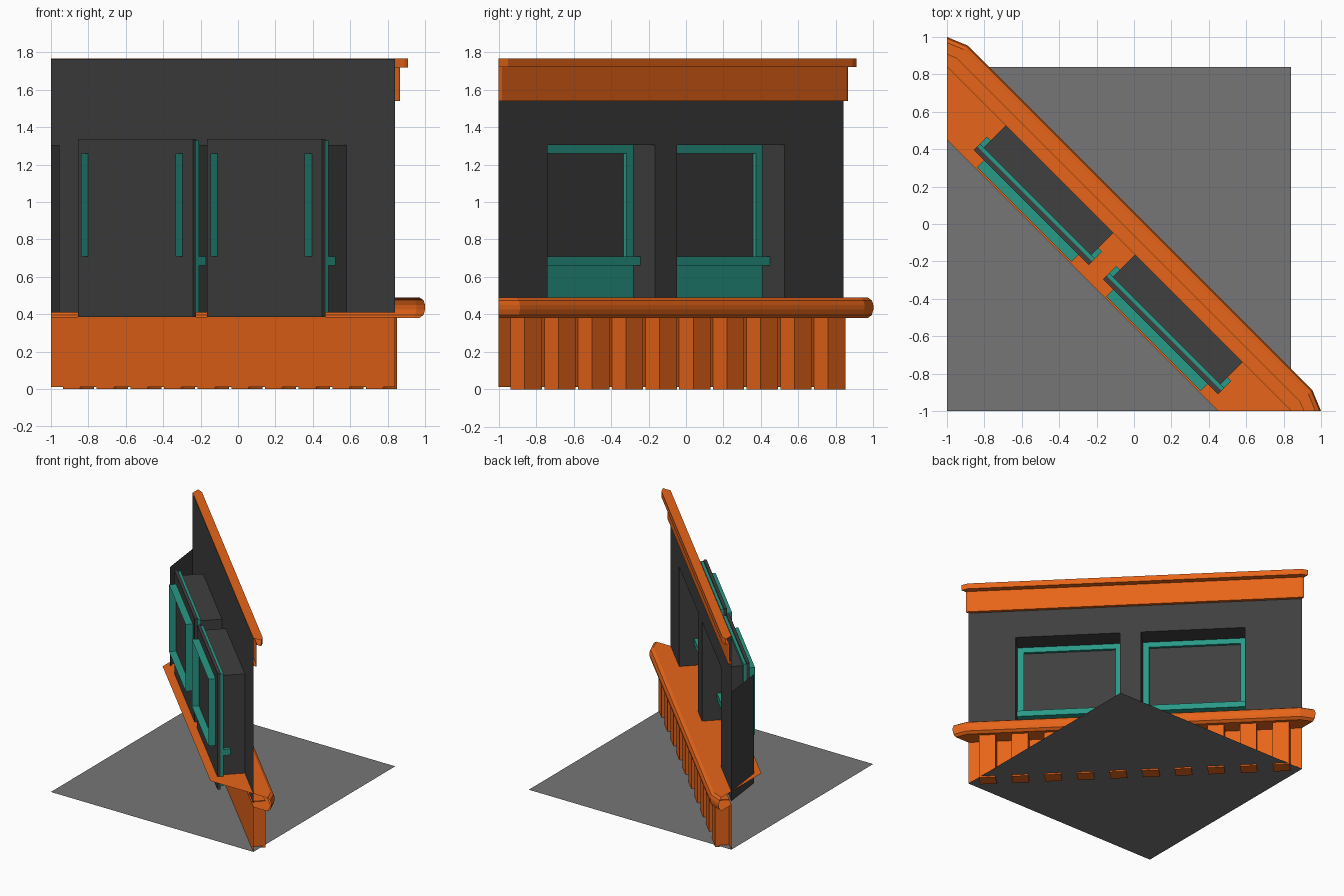
import bpy, bmesh, math
from mathutils import Vector

if "Cube" in bpy.data.objects:
    bpy.data.objects.remove(bpy.data.objects["Cube"])

R = math.sqrt(0.5)
HALF = 1.84 * R                      # half length of the diagonal wall


def P(u, n, z):
    """u runs along the wall, n points out of it, z is up."""
    return Vector((-0.08 + (u + n) * R, -0.08 + (n - u) * R, z))


def material(name, rgb):
    m = bpy.data.materials.new(name)
    m.diffuse_color = (*rgb, 1)
    m.use_nodes = True
    m.node_tree.nodes["Principled BSDF"].inputs["Base Color"].default_value = m.diffuse_color
    return m


ORANGE = material("orange_wood", (0.8, 0.13, 0.01))
TEAL = material("teal_paint", (0.022, 0.32, 0.24))
DARK = material("dark_plaster", (0.05, 0.05, 0.05))
FLOOR = material("floor_grey", (0.18, 0.18, 0.18))


def make(name, faces, mat, recalc=False):
    """Object from a list of faces, each a list of points."""
    bm = bmesh.new()
    for f in faces:
        bm.faces.new([bm.verts.new(p) for p in f])
    bmesh.ops.remove_doubles(bm, verts=bm.verts, dist=1e-4)
    bmesh.ops.dissolve_degenerate(bm, edges=bm.edges, dist=1e-4)
    if recalc:
        bmesh.ops.recalc_face_normals(bm, faces=bm.faces)
    me = bpy.data.meshes.new(name)
    bm.to_mesh(me)
    bm.free()
    ob = bpy.data.objects.new(name, me)
    me.materials.append(mat)
    bpy.context.collection.objects.link(ob)
    return ob


def panel(u0, u1, z0, z1, n=0.0):
    """Quad parallel to the wall, facing outward."""
    return [P(u0, n, z0), P(u0, n, z1), P(u1, n, z1), P(u1, n, z0)]


def tube(u0, u1, z0, z1, n0, n1):
    """Four sides of a rectangle extruded along n."""
    c = [(u0, z0), (u0, z1), (u1, z1), (u1, z0)]
    return [[P(a[0], n0, a[1]), P(b[0], n0, b[1]), P(b[0], n1, b[1]), P(a[0], n1, a[1])]
            for a, b in zip(c, c[1:] + c[:1])]


def box(u0, u1, z0, z1, n0, n1):
    return tube(u0, u1, z0, z1, n0, n1) + [panel(u0, u1, z0, z1, n0)[::-1],
                                           panel(u0, u1, z0, z1, n1)]


def ring(o, i, n):
    """Flat rectangular ring: o outer and i inner (u0, u1, z0, z1)."""
    return [panel(o[0], i[0], o[2], o[3], n), panel(i[1], o[1], o[2], o[3], n),
            panel(i[0], i[1], o[2], i[2], n), panel(i[0], i[1], i[3], o[3], n)]


def sweep(profile):
    """Moulding along the wall, turning the corner at both ends."""
    a, b = Vector((-1, 0.84)), Vector((0.84, -1))
    stations = [(a, Vector((0, 1))), (a, Vector((R, R))),
                (b, Vector((R, R))), (b, Vector((1, 0)))]
    rows = [[(*(p + d * o), z) for o, z in profile] for p, d in stations]
    faces = []
    for r, s in zip(rows, rows[1:]):
        for k in range(len(profile) - 1):
            f = [r[k], r[k + 1], s[k + 1], s[k]]
            f = [p for j, p in enumerate(f)
                 if (Vector(p) - Vector(f[j - 1])).length > 1e-4]
            if len(f) > 2:
                faces.append(f)
    return faces


# Ground tile
g = 0.012
make("floor", [[(-1, -1, g), (0.84, -1, g), (0.84, 0.84, g), (-1, 0.84, g)]], FLOOR)

# Wall with two openings
W = 0.4065
centres = (-0.451, 0.5265)
breaks = [-HALF] + [c + s * W for c in centres for s in (-1, 1)] + [HALF]
wall = [panel(a, b, 1.305, 1.765) for a, b in zip(breaks, breaks[1:])]
wall += [panel(breaks[k], breaks[k + 1], 0.41, 1.305) for k in (0, 2, 4)]
make("wall", wall, DARK)

# Angled return panel at one end
make("end_return", [[(-1, 0.84, 0.41), (-0.955, 0.48, 0.41),
                     (-0.955, 0.48, 1.305), (-1, 0.84, 1.305)]], DARK)

# Base panel and ribs
make("base_panel", [panel(-HALF, HALF, g, 0.385)], ORANGE)
for k in range(10):
    c = -1.145 + k * 0.2545
    make("base_rib", box(c - 0.065, c + 0.065, 0, 0.385, 0, 0.106), ORANGE, True)

# Counter: rounded nose outside, flat shelf inside
make("counter_nose", sweep([(0, 0.38), (0.13, 0.38), (0.152, 0.397), (0.16, 0.425),
                            (0.16, 0.45), (0.152, 0.475), (0.13, 0.49), (0, 0.49)]), ORANGE)
make("counter_shelf", [[(-1, 0.84, 0.49), (-1, 0.45, 0.49),
                        (0.45, -1, 0.49), (0.84, -1, 0.49)]], ORANGE)

# Cornice
make("cornice", sweep([(0, 1.54), (0.025, 1.54), (0.025, 1.72),
                       (0.07, 1.72), (0.07, 1.767), (0, 1.767)]), ORANGE)

# Windows
for c in centres:
    o, i = W + 0.028, W - 0.05
    outer, inner = (c - o, c + o, 0.41, 1.33), (c - i, c + i, 0.71, 1.26)
    recess = tube(c - W, c + W, 0.41, 1.305, -0.187, 0)[:3]
    make("window_recess", [f[::-1] for f in recess], DARK)
    make("window_frame", ring(outer, inner, -0.165) + tube(*outer, -0.187, -0.165), TEAL)
    make("window_reveal", [f[::-1] for f in tube(*inner, -0.266, -0.165)], TEAL)
    make("window_sill", box(c - o, c + o, 0.66, 0.71, -0.165, -0.112), TEAL, True)
    make("window_pane", box(c - o, c + o, 0.385, 1.338, -0.212, -0.187), DARK, True)
